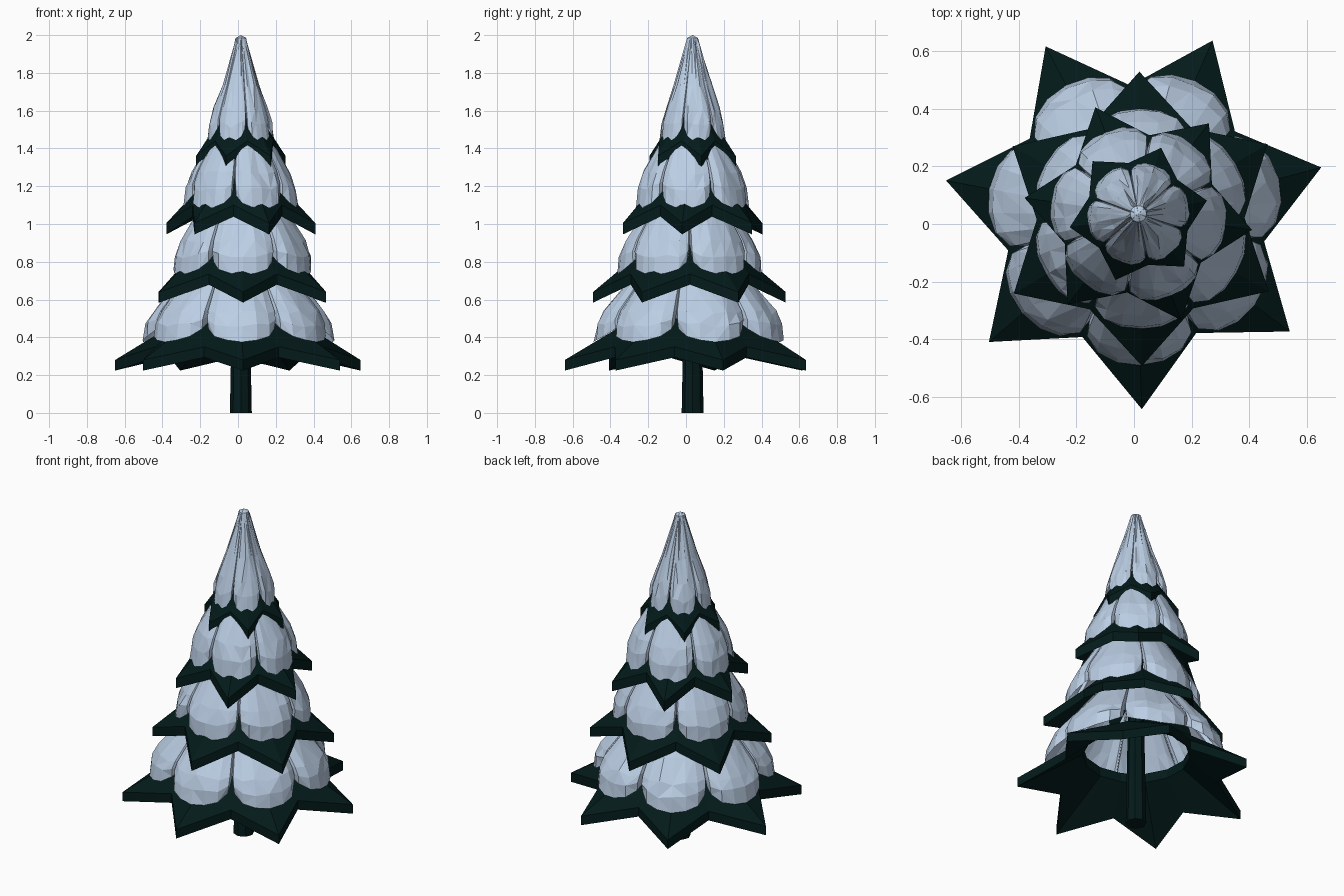
import bpy, bmesh, math, random
from mathutils import Vector

if "Cube" in bpy.data.objects:
    bpy.data.objects.remove(bpy.data.objects["Cube"])

random.seed(4)


def material(name, rgb):
    m = bpy.data.materials.new(name)
    m.diffuse_color = (*rgb, 1)
    m.use_nodes = True
    m.node_tree.nodes["Principled BSDF"].inputs["Base Color"].default_value = m.diffuse_color
    return m


GREEN = material("dark_needles", (0.0012, 0.0105, 0.0105))
SNOW = material("pale_snow", (0.50, 0.62, 0.78))


def finish(bm, name, mat):
    bmesh.ops.recalc_face_normals(bm, faces=bm.faces)
    mesh = bpy.data.meshes.new(name)
    bm.to_mesh(mesh)
    bm.free()
    mesh.materials.append(mat)
    obj = bpy.data.objects.new(name, mesh)
    bpy.context.collection.objects.link(obj)
    return obj


def skirt(name, centre, n, start, tip, valley, inner, thick):
    """Star-shaped sloping ring of branches; tip, valley, inner are (radius, top z)."""
    bm = bmesh.new()
    loops = [[], [], [], []]          # top inner, top rim, bottom rim, bottom inner
    for i in range(2 * n):
        a = math.radians(start) + math.pi * i / n
        r, z = tip if i % 2 == 0 else valley
        for loop, (rr, zz) in zip(loops, [inner, (r, z), (r, z - thick),
                                          (inner[0], inner[1] - thick)]):
            loop.append(bm.verts.new((centre[0] + rr * math.cos(a),
                                      centre[1] + rr * math.sin(a), zz)))
    for k in range(4):
        A, B = loops[k], loops[(k + 1) % 4]
        for i in range(2 * n):
            j = (i + 1) % (2 * n)
            bm.faces.new((A[i], B[i], B[j], A[j]))
    return finish(bm, name, GREEN)


# half cross-section of a snow lobe: (sideways, outward, lift of the lower edge)
HALF = [(0.33, 0.985, 0.01), (0.62, 0.93, 0.03), (0.80, 0.84, 0.07), (0.78, 0.76, 0.10)]
SECTION = [(-s, o, l) for s, o, l in reversed(HALF)] + [(0, 1, 0)] + HALF


def snow_cap(name, centre, n, start, profile, jitter):
    """Ring of rounded snow lobes, one over each branch tip, with creases between."""
    bm = bmesh.new()
    side = math.tan(math.pi / n)
    for k in range(n):
        a = math.radians(start) + 2 * math.pi * k / n
        d = Vector((math.cos(a), math.sin(a), 0))
        t = Vector((-d.y, d.x, 0))
        rows = []
        for v, (r, z) in enumerate(profile):
            row = []
            for s, out, lift in SECTION:
                hem = (1, 0.5, 0.15)[v] if v < 3 else 0
                reach = r * out * (1 - 0.9 * lift * hem)
                p = d * reach + t * (s * r * side * (1 - 1.7 * lift * hem))
                p += Vector((centre[0], centre[1], z + lift * hem))
                if 0 < v < len(profile) - 2 and abs(s) < 0.65:
                    p += d * random.uniform(-jitter, jitter)
                    p.z += random.uniform(-jitter, jitter) * 2
                row.append(bm.verts.new(p))
            rows.append(row)
        for A, B in zip(rows, rows[1:]):
            for c in range(len(SECTION) - 1):
                q = (A[c], A[c + 1], B[c + 1], B[c])
                o = random.randint(0, 1)
                bm.faces.new((q[o], q[o + 1], q[o + 2]))
                bm.faces.new((q[o], q[o + 2], q[(o + 3) % 4]))
    return finish(bm, name, SNOW)


# trunk
bm = bmesh.new()
bmesh.ops.create_cone(bm, cap_ends=True, segments=8, radius1=0.058, radius2=0.035, depth=1.2)
bmesh.ops.translate(bm, verts=bm.verts, vec=(0.015, 0.035, 0.6))
finish(bm, "trunk", GREEN)

# tiers: centre, points, start angle, tip, valley, inner edge, thickness, snow profile
AXIS = (0.015, 0.035)
tiers = [
    ("lowest", (0.004, 0.025), 7, -88, (0.667, 0.28), (0.455, 0.35), (0.30, 0.50), 0.056,
     [(0.515, 0.375), (0.50, 0.46), (0.465, 0.53), (0.37, 0.65), (0.2, 0.86)]),
    ("lower", (0.023, 0.018), 6, -89.5, (0.51, 0.64), (0.36, 0.735), (0.20, 0.90), 0.056,
     [(0.382, 0.73), (0.372, 0.82), (0.338, 0.905), (0.245, 1.06), (0.12, 1.25)]),
    ("upper", AXIS, 6, -68, (0.398, 1.005), (0.275, 1.10), (0.14, 1.28), 0.06,
     [(0.307, 1.08), (0.294, 1.18), (0.26, 1.27), (0.172, 1.43), (0.08, 1.6)]),
    ("top", AXIS, 6, -49, (0.242, 1.36), (0.18, 1.44), (0.08, 1.60), 0.055,
     [(0.178, 1.435), (0.168, 1.52), (0.143, 1.61), (0.098, 1.74), (0.035, 1.95), (0.028, 1.985),
      (0.0, 2.0)]),
]
for label, centre, n, start, tip, valley, inner, thick, profile in tiers:
    skirt(label + "_branches", centre, n, start, tip, valley, inner, thick)
    snow_cap(label + "_snow", centre, n, start, profile, 0.006)
